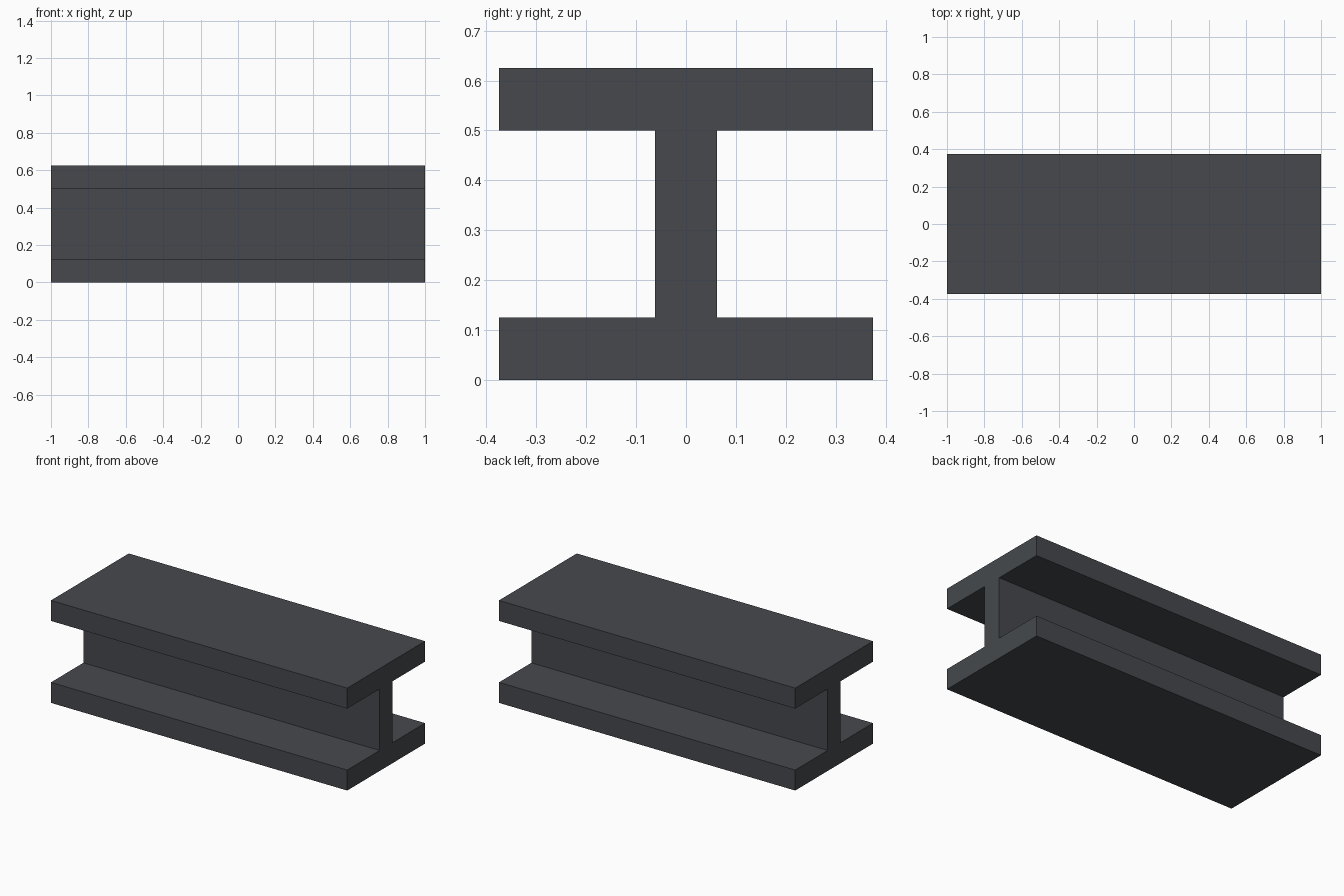
import bpy
import bmesh

cube = bpy.data.objects.get("Cube")
if cube:
    bpy.data.objects.remove(cube, do_unlink=True)

# Dark steel material
COLOUR = (0.061, 0.066, 0.075, 1.0)
steel = bpy.data.materials.new("dark steel grey")
steel.use_nodes = True
steel.diffuse_color = COLOUR
bsdf = next(n for n in steel.node_tree.nodes if n.type == 'BSDF_PRINCIPLED')
bsdf.inputs["Base Color"].default_value = COLOUR

# Beam dimensions
LENGTH, HEIGHT = 2.0, 0.625
FLANGE, WEB, THICK = 0.375, 0.0625, 0.125   # half widths and flange thickness

# I-shaped cross-section: one side from bottom to top, then mirrored
side = [(FLANGE, 0), (FLANGE, THICK), (WEB, THICK),
        (WEB, HEIGHT - THICK), (FLANGE, HEIGHT - THICK), (FLANGE, HEIGHT)]
profile = side + [(-y, z) for y, z in reversed(side)]

# Extrude the section along the length
bm = bmesh.new()
end = bm.faces.new([bm.verts.new((-LENGTH / 2, y, z)) for y, z in profile])
grown = bmesh.ops.extrude_face_region(bm, geom=[end], use_keep_orig=True)
verts = [g for g in grown["geom"] if isinstance(g, bmesh.types.BMVert)]
bmesh.ops.translate(bm, verts=verts, vec=(LENGTH, 0, 0))
bmesh.ops.recalc_face_normals(bm, faces=bm.faces[:])

mesh = bpy.data.meshes.new("i_beam")
bm.to_mesh(mesh)
bm.free()
mesh.materials.append(steel)
beam = bpy.data.objects.new("i_beam", mesh)
bpy.context.collection.objects.link(beam)
